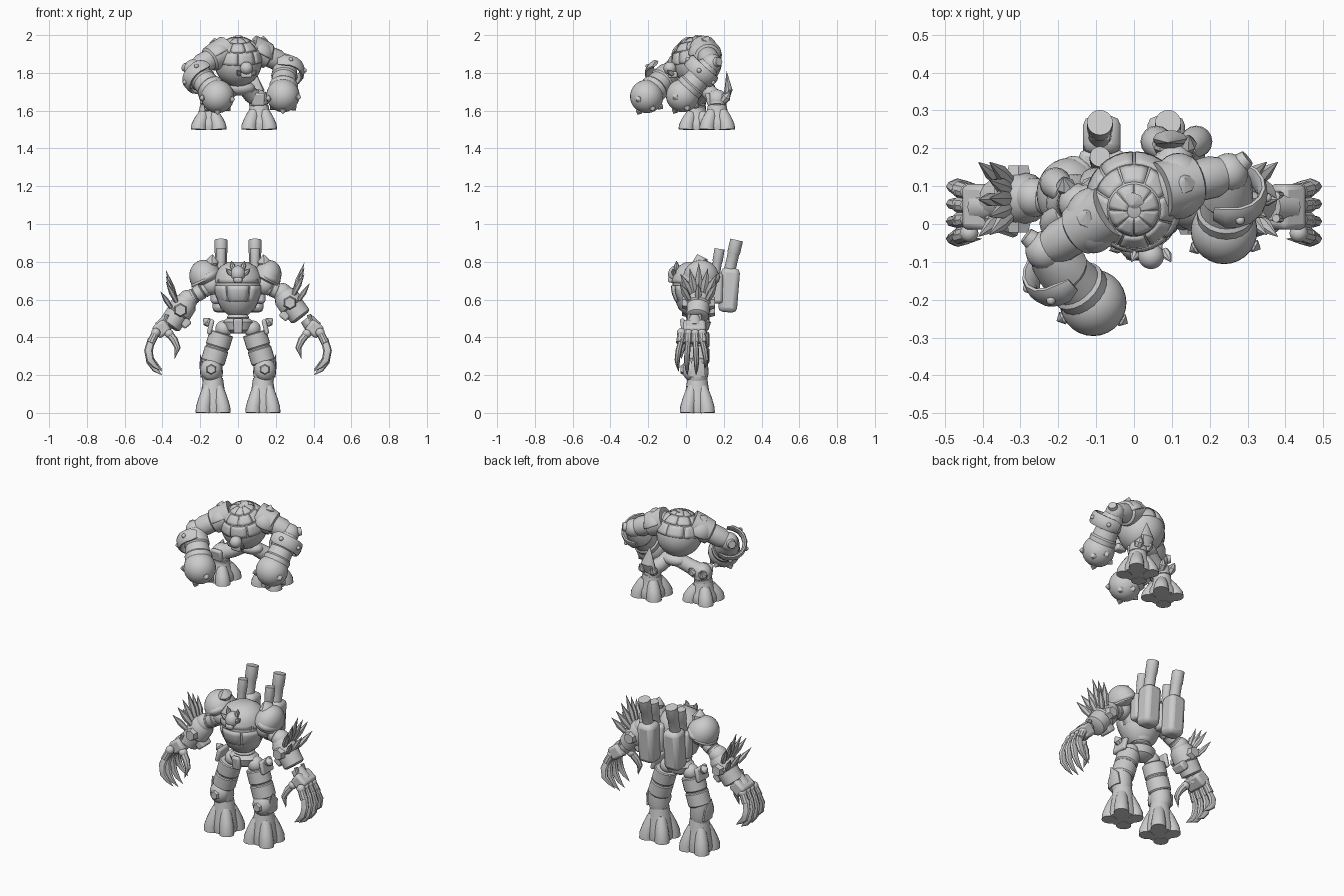
import bpy, bmesh, math
from mathutils import Vector as V, Euler

if "Cube" in bpy.data.objects:
    bpy.data.objects.remove(bpy.data.objects["Cube"])


def obj(name, bm, solid=0, bevel=0):
    bmesh.ops.recalc_face_normals(bm, faces=bm.faces)
    me = bpy.data.meshes.new(name)
    bm.to_mesh(me)
    bm.free()
    o = bpy.data.objects.new(name, me)
    bpy.context.collection.objects.link(o)
    if solid:
        o.modifiers.new("thick", 'SOLIDIFY').thickness = solid
    if bevel:
        m = o.modifiers.new("bevel", 'BEVEL')
        m.width, m.segments = bevel, 2
    return o


def tube(name, pts, radii, sides=20, a=1, b=1, ref=(0, 1, 0)):
    """Sweep a ring along points; b scales the section along ref, a across it."""
    bm, rings, pts = bmesh.new(), [], [V(p) for p in pts]
    for i, p in enumerate(pts):
        t = (pts[min(i + 1, len(pts) - 1)] - pts[max(i - 1, 0)]).normalized()
        r = V(ref) if abs(t.dot(V(ref))) < .95 else V((1, 0, 0))
        u = r.cross(t).normalized()
        w = t.cross(u)
        rings.append([bm.verts.new(p + radii[i] * (a * math.cos(k) * u + b * math.sin(k) * w))
                      for k in (2 * math.pi * j / sides for j in range(sides))])
    for r0, r1 in zip(rings, rings[1:]):
        for j in range(sides):
            bm.faces.new((r0[j], r0[j - 1], r1[j - 1], r1[j]))
    bm.faces.new(rings[0])
    bm.faces.new(rings[-1][::-1])
    return obj(name, bm)


def ball(name, c, r, rot=(0, 0, 0), cut=None):
    """Ellipsoid; cut keeps only the part above that local height, as a shell."""
    bm = bmesh.new()
    bmesh.ops.create_uvsphere(bm, u_segments=28, v_segments=18, radius=1)
    if cut is not None:
        bmesh.ops.bisect_plane(bm, geom=bm.verts[:] + bm.edges[:] + bm.faces[:], plane_co=(0, 0, cut),
                               plane_no=(0, 0, 1), clear_inner=True)
    r = (r, r, r) if isinstance(r, float) else r
    q = Euler(rot).to_matrix()
    for v in bm.verts:
        v.co = q @ V(x * y for x, y in zip(v.co, r)) + V(c)
    return obj(name, bm, .014 if cut is not None else 0)


def box(name, c, size, rot=(0, 0, 0), bevel=.01):
    bm = bmesh.new()
    bmesh.ops.create_cube(bm, size=1)
    q = Euler(rot).to_matrix()
    for v in bm.verts:
        v.co = q @ V(x * y for x, y in zip(v.co, size)) + V(c)
    return obj(name, bm, 0, bevel)


def spike(name, p, q, r, sides=8, flat=1):
    p, q = V(p), V(q)
    tube(name, [p, p.lerp(q, .45), q], [r * .8, r, .001], sides, flat, 1)


def ringed(name, p, q, r, n):
    """Limb segment with raised bands."""
    p, q, pts, rad = V(p), V(q), [], []
    for i in range(n):
        for f, k in ((0, .92), (.08, 1), (.86, 1), (.92, .92)):
            pts.append(p.lerp(q, (i + f) / n))
            rad.append(r * k)
    tube(name, pts, rad)


def panels(name, c, r, rows, cols, gap=.07, tilt=0):
    """Curved armour plates wrapped over an ellipsoid, alternate rows staggered."""
    bm, q = bmesh.new(), Euler((tilt, 0, 0)).to_matrix()
    for n, (lo, hi) in enumerate(rows):
        for k in range(cols):
            g = [[None] * 5 for _ in range(5)]
            for i in range(5):
                for j in range(5):
                    az = 2 * math.pi * (k + n / 2 + gap + (1 - 2 * gap) * j / 4) / cols
                    el = math.radians(lo + (hi - lo) * i / 4)
                    d = V((math.cos(el) * math.cos(az) * r[0], math.cos(el) * math.sin(az) * r[1],
                           math.sin(el) * r[2]))
                    g[i][j] = bm.verts.new(q @ d + V(c))
            for i in range(4):
                for j in range(4):
                    bm.faces.new((g[i][j], g[i][j + 1], g[i + 1][j + 1], g[i + 1][j]))
    obj(name, bm, .012)


def boot(x, y, z, h, w, top):
    """Flared boot with four broad toes."""
    prof = [(0, .8), (.15, .82), (.35, .78), (.55, .72), (.8, .64), (1, .58)]
    tube("boot", [(x, y, z + h * f) for f, _ in prof],
         [w * k if f < .5 else w * k * top for f, k in prof], 24)
    for dx in (-1, 1):
        for dy in (-1, 1):
            tube("toe", [(x + dx * w * k, y + dy * w * k, z + f * h) for f, k in
                         ((0, .56), (.15, .55), (.35, .46), (.55, .37), (.75, .28))],
                 [w * .45, w * .44, w * .41, w * .36, w * .28], 16)


# ---------------- tall lower robot ----------------
Y = .06
for s in (-1, 1):
    # legs
    boot(s * .132, Y, 0, .185, .092, .98)
    tube("shin", [(s * .135, Y, .17), (s * .14, Y, .21), (s * .138, Y, .28)], [.05, .06, .055])
    ball("knee_guard", (s * .142, Y - .03, .23), (.056, .05, .062))
    tube("knee_stud", [(s * .142, Y - .07, .23), (s * .142, Y - .088, .23)], [.03, .022], 6)
    tube("knee_fin", [(s * .185, Y, .19), (s * .192, Y, .25), (s * .2, Y - .02, .31)],
         [.045, .04, .001], 10, .3, 1)
    ringed("thigh", (s * .135, Y, .265), (s * .085, Y, .43), .064, 2)
    ball("hip_joint", (s * .075, Y, .445), .045)
    box("hip_plate", (s * .145, Y, .455), (.025, .1, .08), (0, s * -.25, 0))
    spike("hip_spike", (s * .15, Y, .47), (s * .185, Y, .5), .025)
    # shoulders and upper arms
    big = s < 0
    ball("shoulder_joint", (s * .14, Y, .68), .055)
    ball("shoulder_pad", (s * (.17 if big else .15), .08, .715),
         (.085 if big else .075, .095, .098), (0, s * .45, 0), .0)
    ball("shoulder_rim", (s * .16, .08, .72), (.07, .1, .04), (0, s * .5, 0))
    spike("shoulder_horn", (s * .14, .08, .77), (s * .135, .06, .84), .045, 8, .8)
    A = V((-.265, .07, .6)) if big else V((.235, .07, .635))
    B = V((-.365, .06, .46)) if big else V((.335, .06, .505))
    ringed("upper_arm", (s * .15, Y, .67), A, .042, 3)
    # forearm with blade fan
    D = B - A
    N = V((s * abs(D.z), 0, abs(D.x))).normalized()
    ball("elbow", A, .052)
    tube("forearm", [A, A + D * .15, A + D * .5, A + D * .55, A + D * .95, B],
         [.05, .066, .07, .062, .06, .046], 16)
    for dy in (-1, 1):
        tube("forearm_disc", [A + D * .4 + V((0, dy * .05, 0)), A + D * .4 + V((0, dy * .088, 0))],
             [.04, .03], 6)
    box("forearm_block", A + D * .6 - N * .045, (.05, .08, .08), (0, s * .7, 0))
    for i in range(5):
        k = i - 2
        base = A + D * .25 + N * .045 + V((0, k * .022, 0))
        ln = .165 - abs(k) * .03
        spike("forearm_blade", base, base + V((s * .055, k * .026, ln)), .022, 6, .7)
        if k % 2 == 0:
            base = A + D * .5 + N * .05 + V((0, k * .025, 0))
            spike("forearm_blade", base, base + V((s * .055, k * .024, .085)), .02, 6, .7)
    # hand and claws; the right hand floats free
    H = V((s * .405, .045, .445))
    box("palm", H, (.08, .12, .075), (0, s * .65, 0), .015)
    tube("wrist", [H + V((-s * .045, 0, .055)), H], [.035, .045], 14)
    for dy in (-.03, .03):
        tube("wrist_piston", [H + V((-s * .01, dy, .02)), H + V((-s * .03, dy, .075))], [.011, .011], 8)
    for i in range(4):
        k, e = i - 1.5, (.02, 0, 0, .03)[i]
        y = .03 + .036 * k
        f = .01 * k
        ball("knuckle", (s * .435, y, .425), .024)
        tube("finger", [(s * .435, y, .425), (s * .462, y + f / 2, .37)], [.021, .022], 10)
        tube("claw", [(s * .458, y, .39), (s * .474, y + f, .33), (s * .465, y + f * 1.5, .27 + e / 2),
                      (s * .44, y + f * 1.3, .23 + e), (s * .402, y + f, .2 + e)],
             [.02, .023, .02, .014, .001], 8, 1, .7)
    ball("thumb_knuckle", (s * .365, .0, .42), .024)
    tube("thumb_claw", [(s * .365, 0, .42), (s * .337, -.01, .385), (s * .32, -.02, .345),
                        (s * .336, -.025, .285)], [.02, .02, .016, .001], 8)
    # back pack and hollow barrels
    box("pack", (s * .085, .228, .65), (.1, .1, .235), (-.08, 0, 0), .025)
    box("pack_rib", (s * .085, .165, .66), (.12, .06, .16), (0, 0, 0), .015)
    for y, z0, z1, r in ((.228, .74, .915, .034), (.15, .7, .868, .027)):
        lean = V((0, .04 if r > .03 else .028, z1 - z0))
        p = V((s * .09, y, z0))
        tube("barrel", [p, p + lean * .58, p + lean * .62, p + lean, p + lean, p + lean * .75],
             [r * .9, r * .9, r, r, r * .72, r * .68], 20)

# pelvis and waist
tube("pelvis", [(0, Y, z) for z in (.42, .44, .48, .5)], [.035, .07, .085, .06], 16, 1, .85)
tube("waist", [(0, Y, z) for z in (.49, .505, .52, .535, .56)], [.045, .06, .05, .065, .07], 16)
box("loin_plate", (0, -.015, .46), (.05, .025, .08), (.15, 0, 0))
# chest
prof = [(.52, .055), (.55, .09), (.6, .112), (.67, .125), (.73, .125), (.775, .095), (.8, .05)]
tube("chest", [(0, .05, z) for z, _ in prof], [r for _, r in prof], 24, 1, .98)
panels("chest_plates", (0, .05, .67), (.128, .13, .14), ((-40, 2), (8, 45)), 6, .04)
# head with horns
ball("head", (0, -.05, .735), (.04, .045, .045))
box("jaw", (0, -.078, .705), (.045, .035, .03), (.2, 0, 0))
for s in (-1, 1):
    spike("horn", (s * .025, -.05, .76), (s * .035, -.05, .805), .014)
    spike("cheek_fin", (s * .03, -.06, .73), (s * .065, -.07, .765), .014)

# ---------------- hunched upper robot ----------------
C = V((0, .06, 1.86))
ball("body", C, (.127, .13, .132))
panels("dome_plates", C, (.13, .136, .134), ((2, 30), (33, 56), (59, 82)), 8, .04, .2)
spike("dome_crest", (0, .06, 1.975), (-.005, .05, 2.0), .03)
# low-slung head
ball("upper_head", (.045, -.085, 1.825), .034)
box("upper_jaw", (.045, -.07, 1.79), (.06, .05, .035))
for dx in (-.035, .035):
    spike("tusk", (.045 + dx, -.07, 1.79), (.045 + dx * 1.5, -.1, 1.815), .013)

for s, S, E, F, rim in (
        (-1, (-.1, .01, 1.9), (-.235, -.07, 1.82), (-.108, -.208, 1.675), (-.2, -.125, 1.78)),
        (1, (.11, .1, 1.91), (.25, .135, 1.85), (.238, -.018, 1.68), (.255, .08, 1.81))):
    S, E, F, R = V(S), V(E), V(F), V(rim)
    # shoulder cone and pad
    tube("shoulder_cone", [S - (E - S) * .3, S, S.lerp(E, .35), S.lerp(E, .4), S.lerp(E, .7), E],
         [.075, .075, .068, .055, .056, .04], 20)
    ball("upper_shoulder_pad", S + V((s * .005, 0, -.01)), (.08, .088, .075), (0, s * .5, 0), .05)
    spike("shoulder_fin", S + V((s * .02, 0, .04)), S + V((s * .025, .02, .085)), .03)
    # elbow, sleeve, curved guard
    ball("upper_elbow", E, .052)
    tube("elbow_bolt", [E, E + V((s * .05, .04, .01))], [.035, .022], 12)
    ax = (F - E).normalized()
    tube("sleeve", [E, E.lerp(F, .15), E.lerp(F, .4), E.lerp(F, .44), E.lerp(F, .64), E.lerp(F, .68), F],
         [.045, .062, .07, .064, .068, .076, .07], 20)
    side = V((s, 0, .15)) - ax * ax.dot(V((s, 0, .15)))
    side.normalize()
    up = ax.cross(side)
    arc = [R + .086 * (math.cos(t) * side + math.sin(t) * up) for t in
           (math.radians(d) for d in range(-115, 116, 23))]
    tube("arm_guard", arc, [.014] + [.022] * (len(arc) - 2) + [.014], 10, .6, 1.7, ax)
    for t in arc[2:9:3]:
        ball("guard_rivet", t + (t - R) * .13, .012)
    # spiked ball fist
    ball("fist", F, .088)
    for d in ((s, -.5, -.1), (-s, -.6, -.2), (0, -.5, -1), (s * .7, .3, -.8),
              (-s * .7, .4, -.8), (0, .8, -.6)):
        d = V(d).normalized()
        spike("fist_spike", F + d * .078, F + d * .108, .018)

# upper robot's legs
pel = V((.01, .1, 1.72))
ball("upper_pelvis", pel, (.08, .055, .04))
for x, y, h in ((-.155, .055, .115), (.112, .165, .13)):
    s = 1 if x > 0 else -1
    boot(x, y, 1.5, h, .094, .9)
    knee = V((x * .95, y, 1.66))
    ringed("upper_shin", (x, y, 1.6), knee, .05, 2)
    ball("upper_knee", knee, .052)
    tube("upper_thigh", [pel + V((s * .03, 0, 0)), knee.lerp(pel, .4), knee], [.04, .042, .045], 16)
    box("knee_plate", knee + V((0, -.045, 0)), (.07, .025, .07), (.2, 0, 0))
    for dx in (-.03, .03):
        spike("knee_spur", knee + V((dx, .03, -.01)), knee + V((dx * 1.3, .07, .04)), .026)
tube("rear_plate", [(.09, .21, 1.66), (.095, .225, 1.71), (.09, .215, 1.81)], [.035, .045, .001], 10, 1, .5)

# smooth rounded forms, sharp edges kept
for o in bpy.data.objects:
    o.select_set(o.type == 'MESH')
bpy.context.view_layer.objects.active = bpy.data.objects["body"]
bpy.ops.object.shade_smooth_by_angle(angle=math.radians(35))
